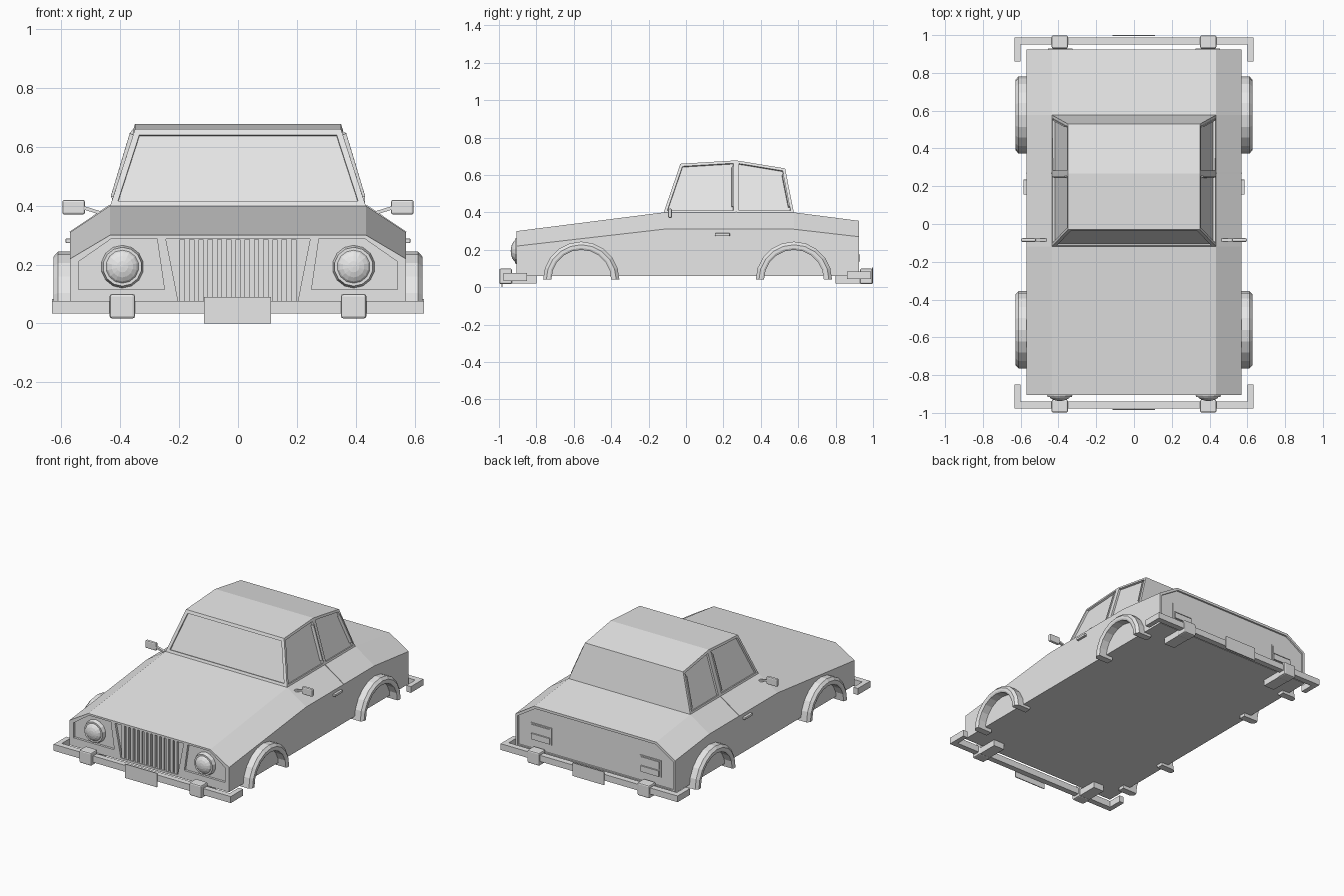
import bpy, bmesh, math
from mathutils import Vector, Matrix

cube = bpy.data.objects.get("Cube")
if cube:
    bpy.data.objects.remove(cube, do_unlink=True)

grey = bpy.data.materials.new("plain_grey")
grey.use_nodes = True
grey.diffuse_color = (0.8, 0.8, 0.8, 1)
grey.node_tree.nodes["Principled BSDF"].inputs["Base Color"].default_value = (0.8, 0.8, 0.8, 1)


def finish(name, bm, bevel=0.0):
    bmesh.ops.recalc_face_normals(bm, faces=bm.faces)
    mesh = bpy.data.meshes.new(name)
    bm.to_mesh(mesh)
    bm.free()
    mesh.materials.append(grey)
    obj = bpy.data.objects.new(name, mesh)
    bpy.context.collection.objects.link(obj)
    if bevel:
        mod = obj.modifiers.new("soft_edges", "BEVEL")
        mod.width, mod.segments = bevel, 2
        mod.limit_method = "ANGLE"
        mod.angle_limit = math.radians(50)
    return obj


def box(name, x, y, z, bevel=0.0):
    bm = bmesh.new()
    size = [b - a for a, b in (x, y, z)]
    mid = Vector([(a + b) / 2 for a, b in (x, y, z)])
    bmesh.ops.create_cube(bm, size=1, matrix=Matrix.Translation(mid) @ Matrix.Diagonal((*size, 1)))
    return finish(name, bm, bevel)


def pair(name, x, y, z, bevel=0.0):
    """A box on each side of the car."""
    box(name + "_left", x, y, z, bevel)
    box(name + "_right", (-x[1], -x[0]), y, z, bevel)


def loft(sections):
    """Skin matching closed rings and cap both ends."""
    bm = bmesh.new()
    rings = [[bm.verts.new(p) for p in ring] for ring in sections]
    n = len(rings[0])
    for a, b in zip(rings, rings[1:]):
        for i in range(n):
            j = (i + 1) % n
            bm.faces.new((a[i], a[j], b[j], b[i]))
    bm.faces.new(rings[0])
    bm.faces.new(rings[-1])
    bmesh.ops.recalc_face_normals(bm, faces=bm.faces)
    bm.normal_update()
    return bm


def recess(bm, test, width, depth):
    faces = [f for f in bm.faces if test(f)]
    bmesh.ops.inset_individual(bm, faces=faces, thickness=width, use_even_offset=True)
    bmesh.ops.inset_individual(bm, faces=faces, thickness=0.001, depth=-depth)


# Lower body: chamfered shoulders, flat underside, recessed tail panel
def body_ring(y, crease, top):
    half = [(0.57, 0.06), (0.57, crease), (0.435, top)]
    return [(x, y, z) for x, z in half] + [(-x, y, z) for x, z in reversed(half)]


bm = loft([body_ring(-0.905, 0.22, 0.30), body_ring(-0.12, 0.31, 0.40),
           body_ring(0.577, 0.31, 0.40), body_ring(0.925, 0.27, 0.355)])
recess(bm, lambda f: f.normal.y > 0.9, 0.016, 0.01)
body = finish("body", bm)


# Pockets in the nose for the grille and the headlights
def cut_nose(outline):
    cutter = finish("pocket_cutter", loft([[(x, y, z) for x, z in outline] for y in (-0.95, -0.89)]))
    cutter.hide_render = True
    mod = body.modifiers.new("pocket", "BOOLEAN")
    mod.operation, mod.object = "DIFFERENCE", cutter
    bpy.context.view_layer.objects.active = body
    bpy.ops.object.modifier_apply(modifier=mod.name)
    bpy.data.objects.remove(cutter, do_unlink=True)


lamp_pocket = [(0.275, 0.288), (0.43, 0.288), (0.542, 0.21), (0.542, 0.115), (0.25, 0.115)]
cut_nose([(-0.245, 0.287), (0.245, 0.287), (0.203, 0.075), (-0.203, 0.075)])
cut_nose(lamp_pocket)
cut_nose([(-x, z) for x, z in lamp_pocket])

# Grille slats
for i in range(13):
    x = (i - 6) * 0.0315
    box(f"grille_slat_{i + 1}", (x - 0.009, x + 0.009), (-0.903, -0.885), (0.076, 0.286))

# Cabin with a ridged roof and recessed windows
bm = bmesh.new()
base = [-0.12, 0.268, 0.577]
roof = [(-0.03, 0.66), (0.268, 0.678), (0.53, 0.635)]
low = {s: [bm.verts.new((s * 0.435, y, 0.397)) for y in base] for s in (-1, 1)}
top = {s: [bm.verts.new((s * 0.35, y, z)) for y, z in roof] for s in (-1, 1)}
for i in (0, 1):
    bm.faces.new((top[-1][i], top[1][i], top[1][i + 1], top[-1][i + 1]))
    for s in (-1, 1):
        bm.faces.new((low[s][i], low[s][i + 1], top[s][i + 1], top[s][i]))
for i in (0, 2):
    bm.faces.new((low[-1][i], low[1][i], top[1][i], top[-1][i]))
bmesh.ops.recalc_face_normals(bm, faces=bm.faces)
bm.normal_update()
recess(bm, lambda f: abs(f.normal.x) > 0.8, 0.015, 0.012)
recess(bm, lambda f: f.normal.y < -0.7, 0.02, 0.008)
finish("cabin", bm)


# Wheel arch flares: half rings with a soft outer edge
def arch(name, side, y0):
    steps, z0 = 10, 0.04
    sections = []
    for i in range(steps + 1):
        a = math.pi * i / steps
        profile = [(0.52, 0.16), (0.622, 0.16), (0.627, 0.17), (0.627, 0.187), (0.612, 0.204), (0.52, 0.204)]
        sections.append([(side * x, y0 - r * math.cos(a), z0 + r * math.sin(a)) for x, r in profile])
    finish(name, loft(sections))


for side, tag in ((1, "left"), (-1, "right")):
    arch("front_arch_" + tag, side, -0.56)
    arch("rear_arch_" + tag, side, 0.577)

    # Headlight: rim and faceted dome
    spot = Matrix.Translation((side * 0.393, -0.9, 0.193))
    tilt = Matrix.Rotation(math.pi / 2, 4, "X")
    bm = bmesh.new()
    bmesh.ops.create_cone(bm, cap_ends=True, segments=14, radius1=0.074, radius2=0.066,
                          depth=0.03, matrix=spot @ tilt)
    finish("headlight_rim_" + tag, bm)
    bm = bmesh.new()
    bmesh.ops.create_uvsphere(bm, u_segments=14, v_segments=10, radius=0.062,
                              matrix=spot @ Matrix.Diagonal((1, 0.6, 1, 1)) @ tilt)
    finish("headlight_lens_" + tag, bm)

    # Mirror stalk
    ends = Vector((side * 0.45, -0.085, 0.37)), Vector((side * 0.53, -0.085, 0.395))
    offsets = [(-0.008, -0.006), (0.008, -0.006), (0.008, 0.006), (-0.008, 0.006)]
    finish("mirror_stalk_" + tag,
           loft([[e + Vector((0, dy, dz)) for dy, dz in offsets] for e in ends]))

    # Door seam on the shoulder
    seam = [(0.435, 0.40), (0.57, 0.31), (0.572, 0.312), (0.437, 0.403)]
    finish("door_seam_" + tag, loft([[(side * x, y, z) for x, z in seam] for y in (0.264, 0.272)]))

pair("mirror_head", (0.52, 0.597), (-0.095, -0.075), (0.37, 0.42), 0.007)
pair("door_handle", (0.56, 0.586), (0.155, 0.235), (0.273, 0.289), 0.004)

# Tail lights: frame with two lenses
pair("tail_light_frame", (0.315, 0.465), (0.90, 0.921), (0.13, 0.24))
pair("tail_light_upper", (0.325, 0.455), (0.91, 0.925), (0.182, 0.232))
pair("tail_light_lower", (0.325, 0.455), (0.91, 0.93), (0.138, 0.176))


# Bumpers: bar, returning ends, overriders, brackets and blank plate
def bumper(name, sign, outer, inner, end, z, plate_y, plate_z):
    def span(a, b):
        return tuple(sorted((sign * a, sign * b)))
    box(name + "_bar", (-0.632, 0.632), span(inner, outer), z)
    pair(name + "_end", (0.6, 0.632), span(end, inner + 0.002), z)
    pair(name + "_overrider", (0.35, 0.436), span(0.93, 0.998), (0.017, 0.1), 0.008)
    pair(name + "_bracket", (0.355, 0.431), span(0.8, 0.94), (0.02, 0.062))
    box(name + "_plate", (-0.115, 0.112), span(plate_y - 0.006, plate_y), plate_z)


bumper("front_bumper", -1, 0.977, 0.94, 0.85, (0.034, 0.076), 0.986, (0.0, 0.09))
bumper("rear_bumper", 1, 0.988, 0.95, 0.86, (0.044, 0.084), 1.0, (0.02, 0.105))
